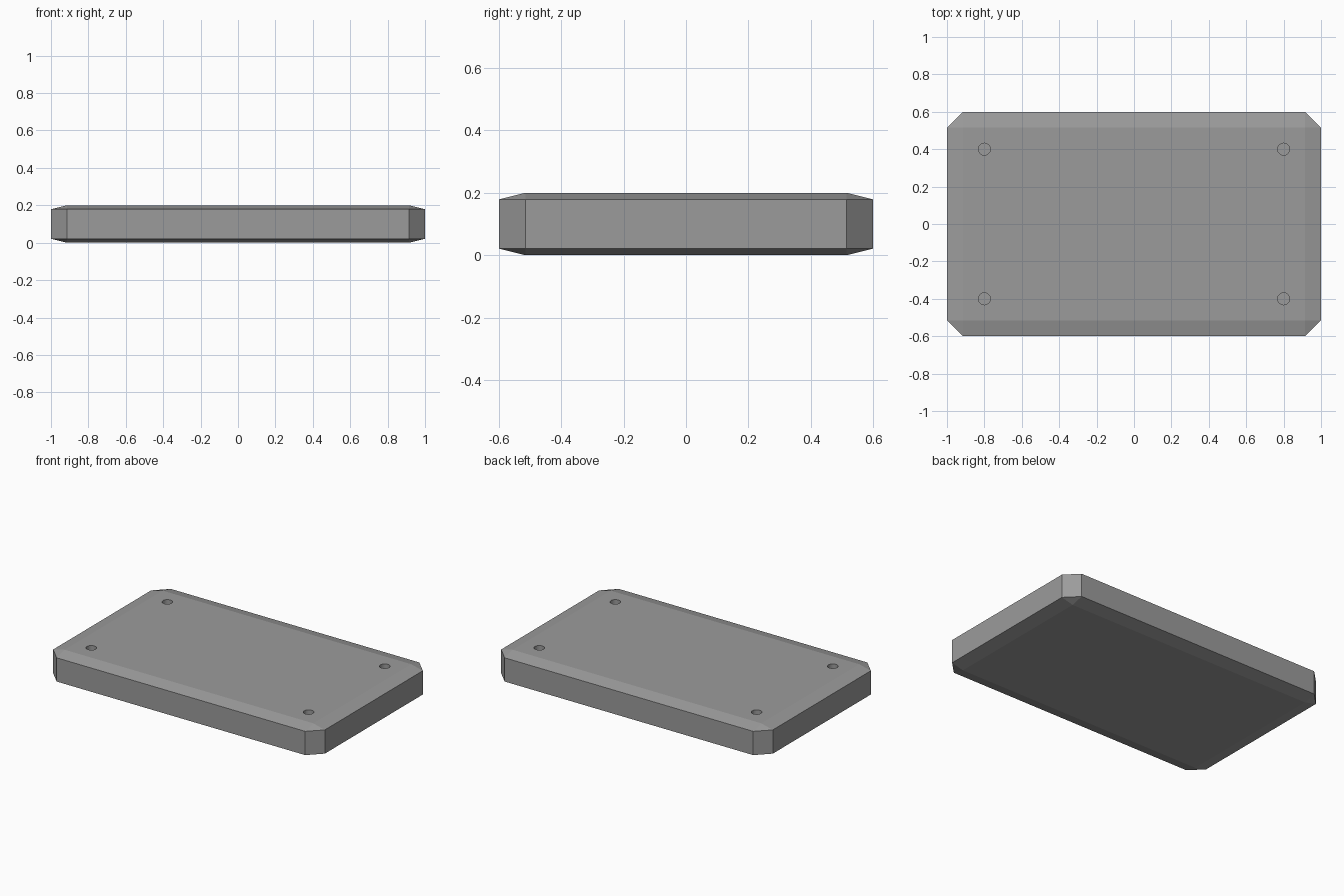
import bpy
import bmesh
from mathutils import Matrix

if "Cube" in bpy.data.objects:
    bpy.data.objects.remove(bpy.data.objects["Cube"])

HALF_X, HALF_Y, HEIGHT = 1.0, 0.6, 0.2
INSET, DROP = 0.085, 0.021        # chamfer width across the plan and in height
HOLE_DEPTH = 0.05

grey = bpy.data.materials.new("dark_grey")
grey.diffuse_color = (0.33, 0.33, 0.33, 1)
grey.use_nodes = True
grey.node_tree.nodes["Principled BSDF"].inputs["Base Color"].default_value = grey.diffuse_color

# Chamfered slab: hull of the three face corners at every box corner
bm = bmesh.new()
hx, hy, hz = HALF_X, HALF_Y, HEIGHT / 2
for sx in (-1, 1):
    for sy in (-1, 1):
        for sz in (-1, 1):
            for dx, dy, dz in ((0, INSET, DROP), (INSET, 0, DROP), (INSET, INSET, 0)):
                bm.verts.new((sx * (hx - dx), sy * (hy - dy), sz * (hz - dz) + hz))
bmesh.ops.convex_hull(bm, input=bm.verts)
bmesh.ops.dissolve_limit(bm, angle_limit=0.01, verts=bm.verts, edges=bm.edges)
bmesh.ops.recalc_face_normals(bm, faces=bm.faces)
mesh = bpy.data.meshes.new("plate")
bm.to_mesh(mesh)
bm.free()
mesh.materials.append(grey)
plate = bpy.data.objects.new("plate", mesh)
bpy.context.collection.objects.link(plate)

# Four blind screw holes sunk into the top face
bm = bmesh.new()
for x in (-0.8, 0.8):
    for y in (-0.4, 0.4):
        bmesh.ops.create_cone(bm, cap_ends=True, segments=32, radius1=0.032, radius2=0.032,
                              depth=2 * HOLE_DEPTH, matrix=Matrix.Translation((x, y, HEIGHT)))
mesh = bpy.data.meshes.new("hole_cutter")
bm.to_mesh(mesh)
bm.free()
mesh.materials.append(grey)
cutter = bpy.data.objects.new("hole_cutter", mesh)
bpy.context.collection.objects.link(cutter)
cutter.hide_render = True
cutter.hide_viewport = True
cut = plate.modifiers.new("screw_holes", 'BOOLEAN')
cut.operation = 'DIFFERENCE'
cut.solver = 'EXACT'
cut.object = cutter
